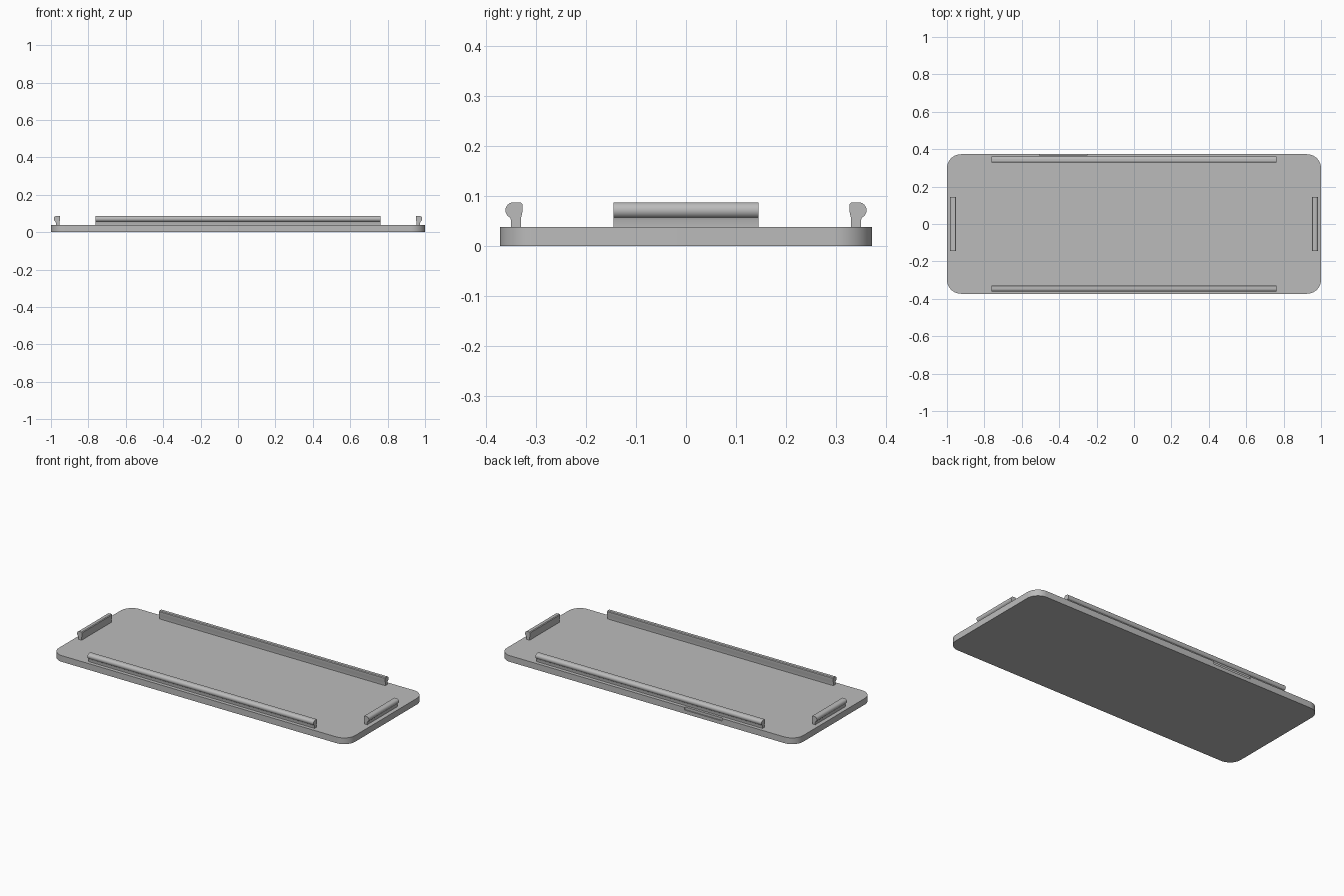
import bpy, bmesh, math
from mathutils import Vector

cube = bpy.data.objects.get("Cube")
if cube:
    bpy.data.objects.remove(cube, do_unlink=True)

grey = bpy.data.materials.new("plain grey")
grey.use_nodes = True
GREY = (0.5, 0.5, 0.5, 1)
grey.diffuse_color = GREY
grey.node_tree.nodes["Principled BSDF"].inputs["Base Color"].default_value = GREY

HALF_X, HALF_Y, THICK = 1.0, 0.373, 0.038


def arc(cx, cy, r, start, end, steps):
    """Points along an arc, angles in degrees."""
    angles = [math.radians(start + (end - start) * i / steps) for i in range(steps + 1)]
    return [(cx + r * math.cos(a), cy + r * math.sin(a)) for a in angles]


def extrude(name, points, offset):
    """Solid made by sweeping a closed outline along an offset."""
    bm = bmesh.new()
    face = bm.faces.new([bm.verts.new(p) for p in points])
    result = bmesh.ops.extrude_face_region(bm, geom=[face])
    moved = [v for v in result["geom"] if isinstance(v, bmesh.types.BMVert)]
    bmesh.ops.translate(bm, verts=moved, vec=Vector(offset))
    bmesh.ops.recalc_face_normals(bm, faces=bm.faces)
    mesh = bpy.data.meshes.new(name)
    bm.to_mesh(mesh)
    bm.free()
    mesh.materials.append(grey)
    obj = bpy.data.objects.new(name, mesh)
    bpy.context.collection.objects.link(obj)
    return obj


def smooth(obj):
    bpy.ops.object.select_all(action="DESELECT")
    obj.select_set(True)
    bpy.context.view_layer.objects.active = obj
    bpy.ops.object.shade_smooth_by_angle(angle=math.radians(30))


# Base plate with rounded corners
R = 0.075
outline = []
for i, (sx, sy) in enumerate([(1, 1), (-1, 1), (-1, -1), (1, -1)]):
    outline += arc(sx * (HALF_X - R), sy * (HALF_Y - R), R, i * 90, i * 90 + 90, 12)
plate = extrude("lid_plate", [(x, y, 0) for x, y in outline], (0, 0, THICK))

# Shallow finger notch in the upper back edge
notch = extrude("notch_cutter",
                [(-0.505, HALF_Y - 0.007, 0.022), (-0.25, HALF_Y - 0.007, 0.022),
                 (-0.25, HALF_Y + 0.05, 0.022), (-0.505, HALF_Y + 0.05, 0.022)],
                (0, 0, 0.05))
notch.hide_render = True
notch.hide_viewport = True
notch.display_type = "WIRE"
cut = plate.modifiers.new("finger_notch", "BOOLEAN")
cut.operation = "DIFFERENCE"
cut.solver = "EXACT"
cut.object = notch
smooth(plate)

# Clip section: distance outward from the inner face, and height;
# a thin stem with a rounded outer bead and a flat top
bead = arc(0.018, 0.0715, 0.016, 90, -65, 14)
section = [(0.003, THICK - 0.002), (0.003, 0.055), (0, 0.068), (0, 0.0835), (0.004, 0.0875)]
section += bead + [(0.023, 0.052), (0.023, THICK - 0.002)]

# Long clips at front and back, short clips at the two ends
for name, side in (("front_clip", -1), ("back_clip", 1)):
    pts = [(-0.763, side * (0.328 + d), z) for d, z in section]
    smooth(extrude(name, pts, (1.526, 0, 0)))
for name, side in (("right_clip", -1), ("left_clip", 1)):
    pts = [(side * (0.951 + d), -0.145, z) for d, z in section]
    smooth(extrude(name, pts, (0, 0.29, 0)))
